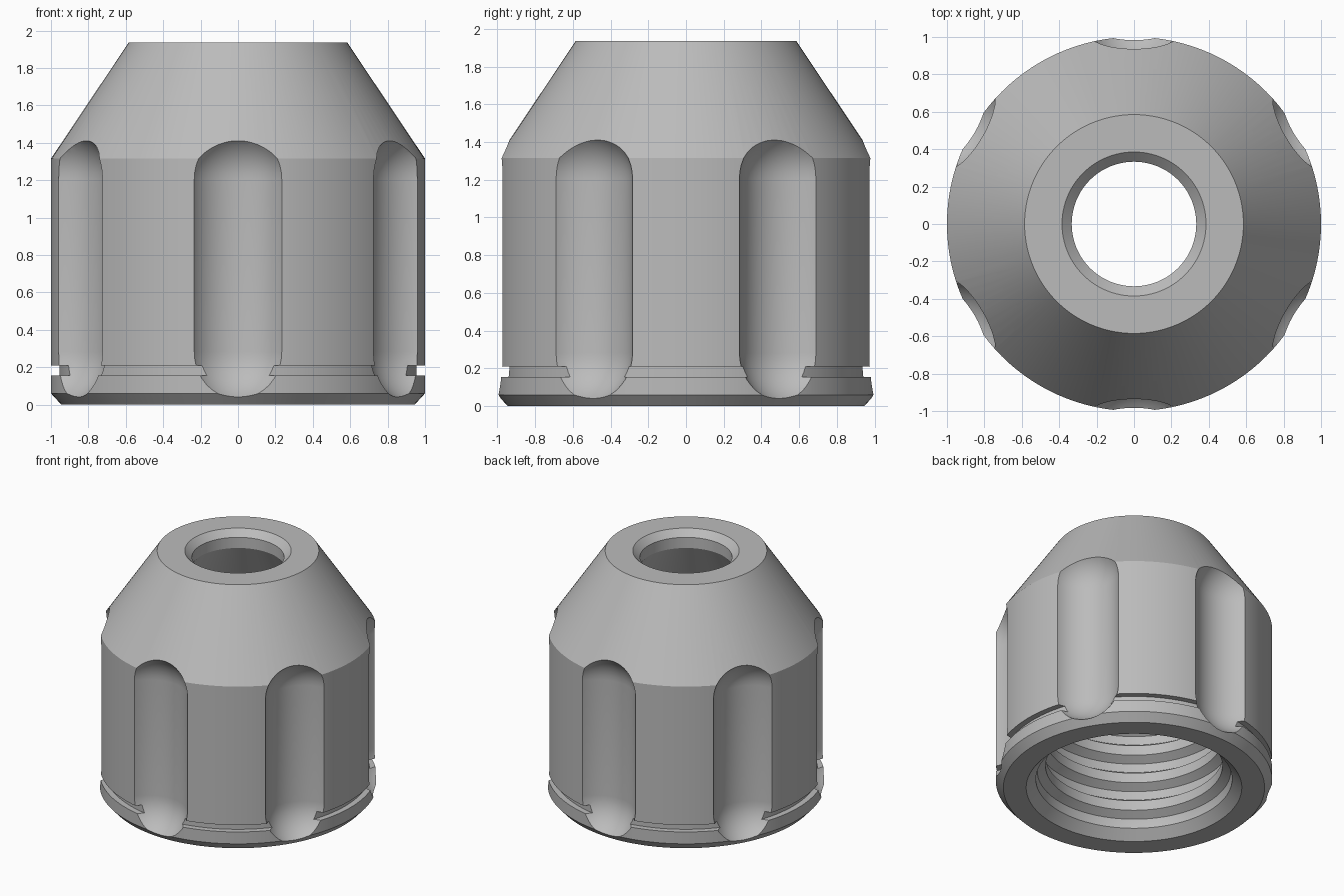
import bpy, bmesh, math
from mathutils import Matrix

if "Cube" in bpy.data.objects:
    bpy.data.objects.remove(bpy.data.objects["Cube"])

# One bare metal colour
metal = bpy.data.materials.new("grey_metal")
metal.use_nodes = True
colour = (0.5, 0.5, 0.5, 1)
metal.diffuse_color = colour
metal.node_tree.nodes["Principled BSDF"].inputs["Base Color"].default_value = colour


def lathe(bm, profile, steps, closed):
    """Revolve (radius, z) points around z; points on the axis share a vertex."""
    rings = []
    for r, z in profile:
        if r < 1e-5:
            rings.append([bm.verts.new((0, 0, z))] * steps)
        else:
            angles = [math.tau * i / steps for i in range(steps)]
            rings.append([bm.verts.new((r * math.cos(a), r * math.sin(a), z)) for a in angles])
    pairs = list(zip(rings, rings[1:]))
    if closed:
        pairs.append((rings[-1], rings[0]))
    for low, high in pairs:
        for i in range(steps):
            j = (i + 1) % steps
            corners = dict.fromkeys((low[i], low[j], high[j], high[i]))
            bm.faces.new(list(corners))


def finish(bm, name):
    bmesh.ops.recalc_face_normals(bm, faces=bm.faces)
    mesh = bpy.data.meshes.new(name)
    bm.to_mesh(mesh)
    bm.free()
    mesh.materials.append(metal)
    obj = bpy.data.objects.new(name, mesh)
    bpy.context.collection.objects.link(obj)
    return obj


# Outer wall: bottom chamfer, flange, groove, cylinder and cone
outer = [(0.78, 0), (0.945, 0), (1, 0.06), (1, 0.155), (0.955, 0.155),
         (0.955, 0.21), (1, 0.21), (1, 1.315), (0.585, 1.935)]

# Mouth, short bore and widening inner seat
top_inner = [(0.385, 1.935), (0.333, 1.885), (0.333, 1.8), (0.6, 1.3), (0.7, 1.3)]

# Internal thread, built from repeated trapezoid ridges
crest, root, pitch, start = 0.64, 0.7, 0.23, 0.14
thread = []
for k in range(5):
    z = start + k * pitch
    thread += [(root, z), (crest, z + 0.04), (crest, z + 0.12), (root, z + 0.16)]
thread.reverse()
bottom_inner = [(0.71, 0.1), (0.71, 0.07)]

bm = bmesh.new()
lathe(bm, outer + top_inner + thread + bottom_inner, 120, True)
nut = finish(bm, "nut_body")

# Six round-ended grip flutes
flute_radius, flute_distance, low_z, high_z = 0.283, 1.13, 0.282, 1.205
arc = [math.pi / 2 * i / 12 for i in range(13)]
capsule = [(flute_radius * math.sin(a), low_z - flute_radius * math.cos(a)) for a in arc]
capsule += [(flute_radius * math.cos(a), high_z + flute_radius * math.sin(a)) for a in arc]
bm = bmesh.new()
for k in range(6):
    before = set(bm.verts)
    lathe(bm, capsule, 48, False)
    new = [v for v in bm.verts if v not in before]
    angle = math.radians(30 + 60 * k)
    move = Matrix.Rotation(angle, 4, "Z") @ Matrix.Translation((flute_distance, 0, 0))
    bmesh.ops.transform(bm, matrix=move, verts=new)
cutter = finish(bm, "flute_cutter")
cutter.hide_render = True

# Cut the flutes and keep the edges crisp
cut = nut.modifiers.new("flutes", "BOOLEAN")
cut.operation = "DIFFERENCE"
cut.solver = "EXACT"
cut.object = cutter
bpy.ops.object.select_all(action="DESELECT")
bpy.context.view_layer.objects.active = nut
nut.select_set(True)
bpy.ops.object.modifier_apply(modifier=cut.name)
bpy.data.objects.remove(cutter)
bpy.ops.object.shade_smooth_by_angle(angle=math.radians(25))
